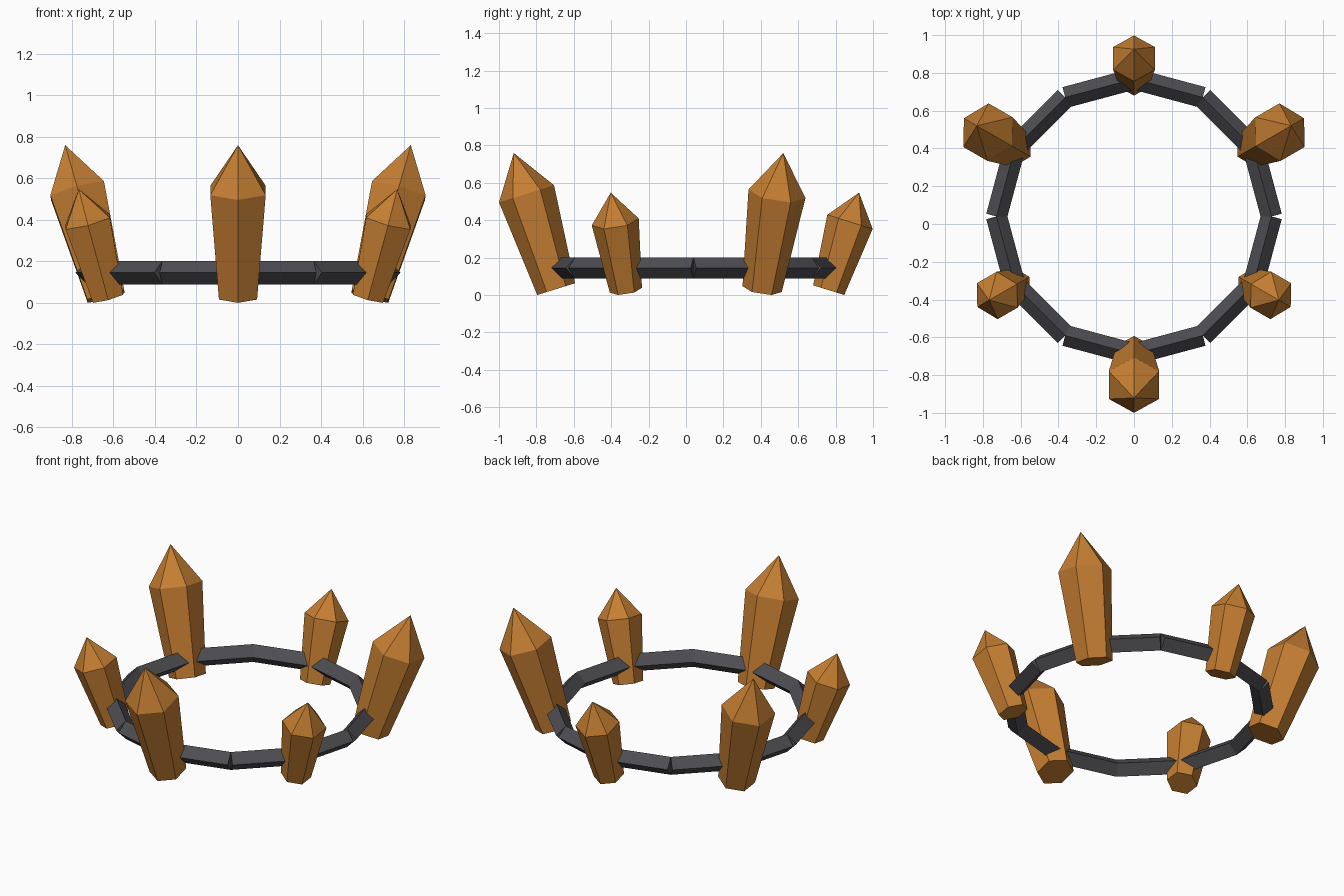
import bpy, bmesh, math
from mathutils import Matrix, Vector

if "Cube" in bpy.data.objects:
    bpy.data.objects.remove(bpy.data.objects["Cube"])

CY = 0.04          # ring centre in y
TILT = 0.302       # outward lean of the crystals


def material(name, rgb):
    m = bpy.data.materials.new(name)
    m.diffuse_color = (*rgb, 1)
    m.use_nodes = True
    m.node_tree.nodes["Principled BSDF"].inputs["Base Color"].default_value = m.diffuse_color
    return m


AMBER = material("amber_crystal", (0.56, 0.21, 0.032))
DARK = material("dark_metal", (0.075, 0.075, 0.085))


def prism(name, sides, rings, mat, matrix, tip=None):
    """Loft regular polygons (z, radius) along local z, with an optional pointed tip."""
    bm = bmesh.new()
    loops = []
    for z, r in rings:
        loops.append([bm.verts.new((r * math.cos(2 * math.pi * i / sides),
                                    r * math.sin(2 * math.pi * i / sides), z))
                      for i in range(sides)])
    for a, b in zip(loops, loops[1:]):
        for i in range(sides):
            j = (i + 1) % sides
            bm.faces.new((a[i], a[j], b[j], b[i]))
    bm.faces.new(loops[0][::-1])
    if tip is None:
        bm.faces.new(loops[-1])
    else:
        t = bm.verts.new((0, 0, tip))
        for i in range(sides):
            bm.faces.new((loops[-1][i], loops[-1][(i + 1) % sides], t))
    bm.transform(matrix)
    bmesh.ops.recalc_face_normals(bm, faces=bm.faces)
    me = bpy.data.meshes.new(name)
    bm.to_mesh(me)
    bm.free()
    me.materials.append(mat)
    ob = bpy.data.objects.new(name, me)
    bpy.context.collection.objects.link(ob)
    return ob


# Ring: twelve diamond-section bars laid along the chords
R, W, Z = 0.728, 0.056, 0.145
half = R * math.sin(math.radians(15))
mid = R * math.cos(math.radians(15))
for k in range(12):
    mat = (Matrix.Translation((0, CY, Z))
           @ Matrix.Rotation(math.radians(15 + 30 * k), 4, 'Z')
           @ Matrix.Translation((mid, 0, 0))
           @ Matrix.Rotation(math.radians(90), 4, 'X'))
    prism(f"ring_bar_{k + 1}", 4, [(-half, W), (half, W)], DARK, mat)

# Crystals: tall and short ones alternate, leaning outward
for k in range(6):
    tall = k % 2 == 0
    length, r0, r1, dist = ((0.762, 0.106, 0.154, 0.734) if tall
                            else (0.546, 0.087, 0.127, 0.723))
    mat = (Matrix.Translation((0, CY, r0 * math.sin(TILT)))
           @ Matrix.Rotation(math.radians(30 + 60 * k), 4, 'Z')
           @ Matrix.Translation((dist, 0, 0))
           @ Matrix.Rotation(TILT, 4, 'Y'))
    prism(f"{'tall' if tall else 'short'}_crystal_{k // 2 + 1}", 6,
          [(0, r0), (0.7 * length, r1)], AMBER, mat, tip=length)
